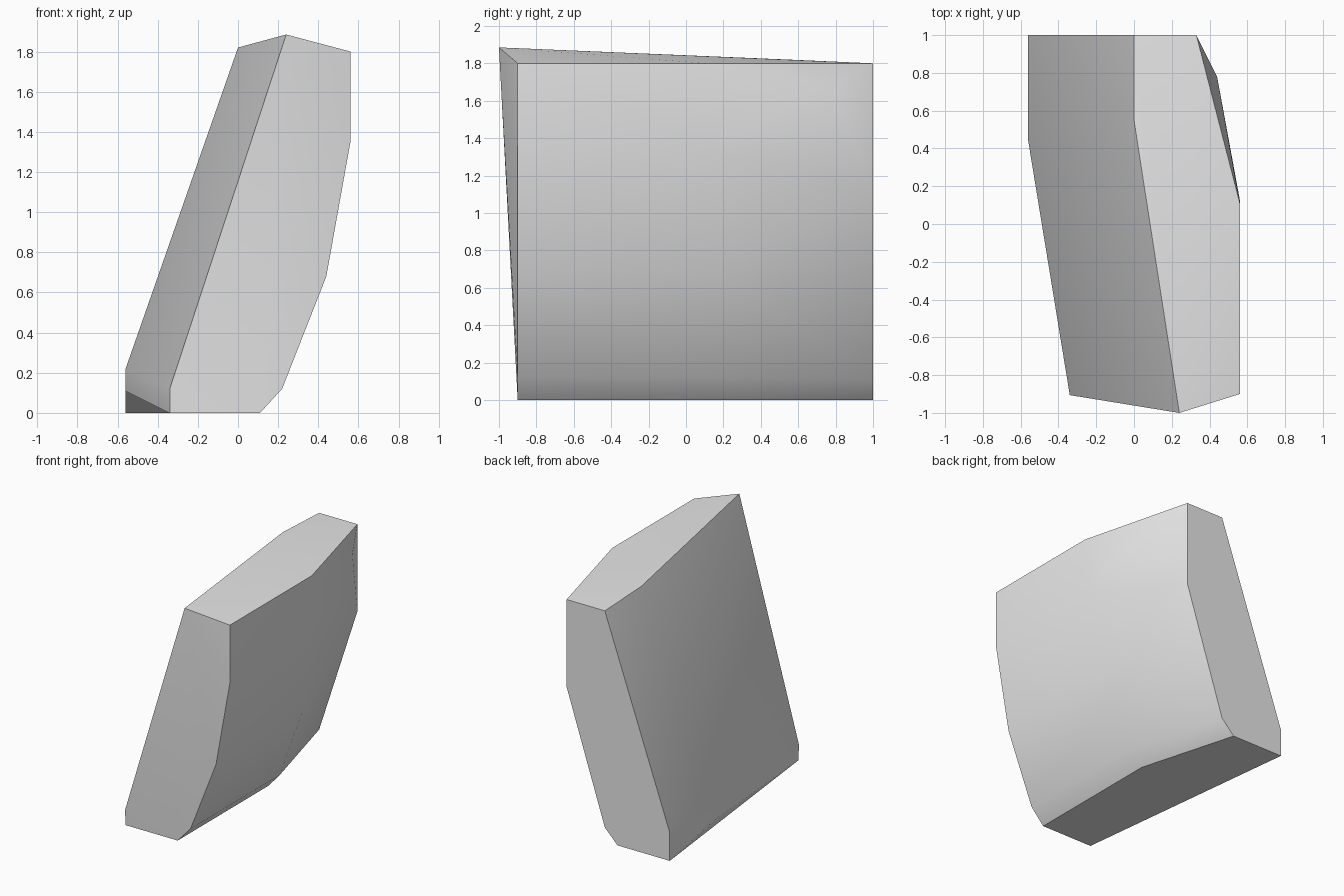
import bpy
import bmesh
import math

cube = bpy.data.objects.get("Cube")
if cube:
    bpy.data.objects.remove(cube, do_unlink=True)

grey = bpy.data.materials.new("stone_grey")
grey.use_nodes = True
grey.diffuse_color = (0.8, 0.8, 0.8, 1)
grey.node_tree.nodes["Principled BSDF"].inputs["Base Color"].default_value = grey.diffuse_color

# Cross-sections along the leaning slab
front_outline = [(0.56, 1.8), (0.56, 1.35), (0.44, 0.68), (0.22, 0.12), (0.11, 0), (-0.34, 0)]
back_outline = [(0.33, 1.8), (0.33, 1.12), (0, 0.11), (-0.11, 0),
                (-0.56, 0), (-0.56, 0.22), (0, 1.8)]
points = [(x, -0.9, z) for x, z in front_outline]
points += [(x, 1, z) for x, z in back_outline]

# Bulging middle of the left side
middle_depths = (0.11, 0.13, 0.16, 0.2, 0.22)
points += [(x, y, z) for (x, z), y in zip(front_outline, middle_depths)]
points.append((0.44, 0.78, 1.68))

# Front peak and foot, and the bend of the right side
points += [(0.24, -1, 1.885), (-0.34, -0.906, 0.12)]
points += [(0, 0.55, 1.82), (-0.56, 0.44, 0.22), (-0.56, 0.44, 0.11)]

# Skin the sections into one solid
bm = bmesh.new()
for p in points:
    bm.verts.new(p)
hull = bmesh.ops.convex_hull(bm, input=bm.verts[:])
spare = {g for g in hull["geom_interior"] + hull["geom_unused"]
         if isinstance(g, bmesh.types.BMVert)}
bmesh.ops.delete(bm, geom=list(spare), context="VERTS")
bmesh.ops.dissolve_limit(bm, angle_limit=math.radians(0.5),
                         verts=bm.verts[:], edges=bm.edges[:])
bmesh.ops.recalc_face_normals(bm, faces=bm.faces[:])
mesh = bpy.data.meshes.new("stone_slab")
bm.to_mesh(mesh)
bm.free()
mesh.materials.append(grey)

slab = bpy.data.objects.new("stone_slab", mesh)
bpy.context.collection.objects.link(slab)
bpy.ops.object.select_all(action="DESELECT")
slab.select_set(True)
bpy.context.view_layer.objects.active = slab
bpy.ops.object.shade_smooth_by_angle(angle=math.radians(30))
